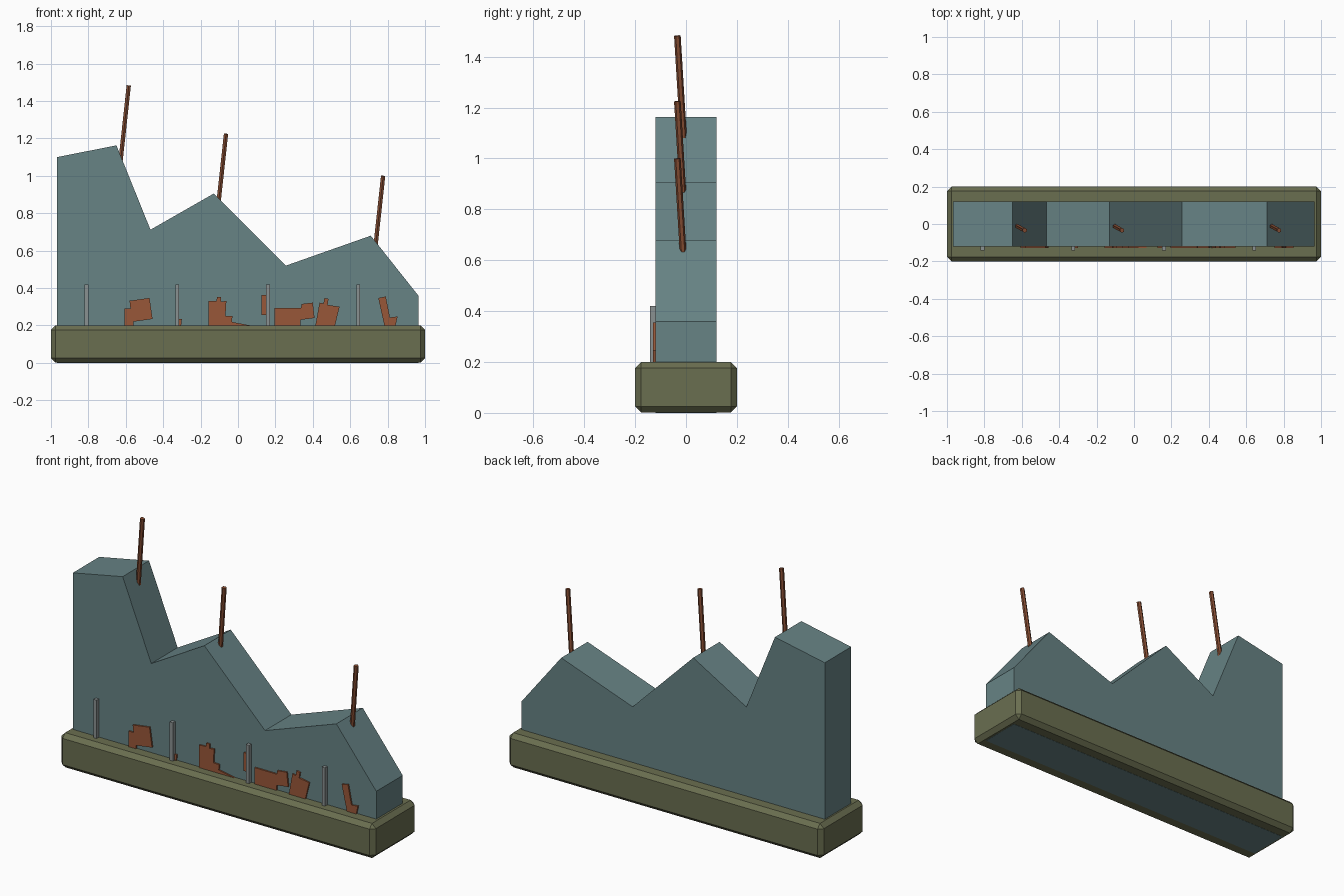
import bpy, bmesh
from mathutils import Vector

if "Cube" in bpy.data.objects:
    bpy.data.objects.remove(bpy.data.objects["Cube"])


def material(name, rgb):
    m = bpy.data.materials.new(name)
    lin = [(c / 255 / 12.92) if c / 255 <= 0.04045 else ((c / 255 + 0.055) / 1.055) ** 2.4 for c in rgb]
    m.diffuse_color = (*lin, 1)
    m.use_nodes = True
    m.node_tree.nodes["Principled BSDF"].inputs["Base Color"].default_value = m.diffuse_color
    return m


MOSS = material("moss_green", (106, 110, 80))
CONCRETE = material("blue_grey_concrete", (103, 131, 133))
RUST = material("rust_orange", (152, 87, 56))
DARK_RUST = material("dark_rust", (132, 76, 50))
STEEL = material("grey_steel", (138, 145, 145))


def finish(name, bm, mat):
    bmesh.ops.recalc_face_normals(bm, faces=bm.faces)
    me = bpy.data.meshes.new(name)
    bm.to_mesh(me)
    bm.free()
    me.materials.append(mat)
    ob = bpy.data.objects.new(name, me)
    bpy.context.collection.objects.link(ob)
    return ob


def box(name, lo, hi, mat):
    bm = bmesh.new()
    bmesh.ops.create_cube(bm, size=1)
    for v in bm.verts:
        v.co = [lo[i] if v.co[i] < 0 else hi[i] for i in range(3)]
    return finish(name, bm, mat)


def slab(name, outline, y0, y1, mat):
    """Extrude an x-z outline from y0 to y1."""
    bm = bmesh.new()
    face = bm.faces.new([bm.verts.new((x, y0, z)) for x, z in outline])
    ext = bmesh.ops.extrude_face_region(bm, geom=[face])
    verts = [g for g in ext["geom"] if isinstance(g, bmesh.types.BMVert)]
    bmesh.ops.translate(bm, verts=verts, vec=(0, y1 - y0, 0))
    return finish(name, bm, mat)


def rod(name, a, b, radius, mat):
    a, b = Vector(a), Vector(b)
    bm = bmesh.new()
    bmesh.ops.create_cone(bm, cap_ends=True, segments=6, radius1=radius, radius2=radius, depth=(b - a).length)
    bm.transform((b - a).to_track_quat('Z', 'Y').to_matrix().to_4x4())
    bmesh.ops.translate(bm, verts=bm.verts, vec=(a + b) / 2)
    return finish(name, bm, mat)


# Chamfered plinth
base = box("base", (-1, -0.2, 0.001), (1, 0.2, 0.2), MOSS)
bev = base.modifiers.new("chamfer", 'BEVEL')
bev.width = 0.024
bev.segments = 1

# Broken wall with jagged skyline
peaks = [(-0.65, 1.163), (-0.13, 0.905), (0.71, 0.68)]
slab("broken_wall", [(-0.967, 0), (-0.967, 1.10), peaks[0], (-0.468, 0.712), peaks[1],
                     (0.256, 0.52), peaks[2], (0.964, 0.36), (0.964, 0)], -0.12, 0.12, CONCRETE)

# Bent reinforcement rods sticking out next to each peak
for i, (x, z) in enumerate(peaks):
    rod(f"rebar_{i}", (x + 0.005, 0.0, z - 0.24), (x + 0.066, -0.034, z + 0.32), 0.013, DARK_RUST)

# Small steel posts along the front
for i, x in enumerate((-0.81, -0.325, 0.16, 0.643)):
    box(f"post_{i}", (x - 0.01, -0.142, 0.18), (x + 0.01, -0.119, 0.42), STEEL)

# Flat rusty scrap plates against the front
plates = [
    [(-.607, .19), (-.607, .29), (-.575, .29), (-.58, .332), (-.473, .347), (-.457, .235), (-.559, .22), (-.559, .19)],
    [(-.32, .19), (-.32, .235), (-.3, .235), (-.305, .19)],
    [(-.158, .19), (-.158, .33), (-.115, .332), (-.112, .353), (-.09, .353), (-.09, .327), (-.062, .332),
     (-.067, .252), (-.03, .25), (-.035, .19)],
    [(-.035, .19), (-.035, .219), (.083, .197), (.083, .19)],
    [(.126, .257), (.126, .363), (.155, .363), (.155, .257)],
    [(.195, .19), (.195, .294), (.337, .294), (.34, .315), (.4, .322), (.409, .24), (.334, .23), (.334, .19)],
    [(.412, .19), (.436, .322), (.457, .318), (.462, .347), (.484, .342), (.479, .31), (.543, .3), (.516, .19)],
    [(.75, .347), (.79, .355), (.812, .243), (.853, .248), (.84, .19), (.785, .19)],
]
for i, outline in enumerate(plates):
    slab(f"scrap_plate_{i}", outline, -0.129, -0.1201, RUST)
